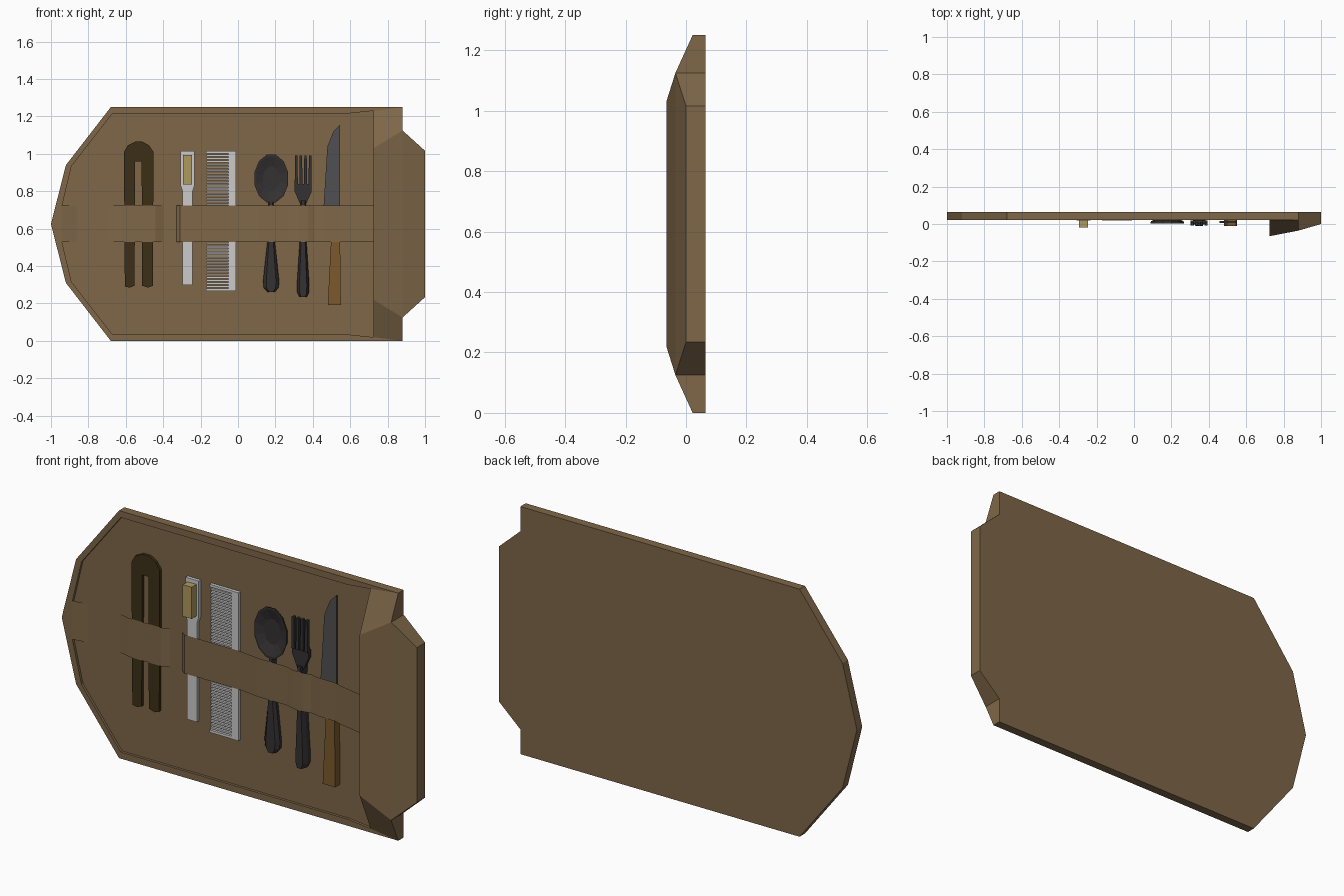
import bpy, bmesh, math

if "Cube" in bpy.data.objects:
    bpy.data.objects.remove(bpy.data.objects["Cube"])

MID = 0.625  # height of the mirror line of the case


def material(name, rgb):
    m = bpy.data.materials.new(name)
    m.diffuse_color = (*rgb, 1)
    m.use_nodes = True
    m.node_tree.nodes["Principled BSDF"].inputs["Base Color"].default_value = m.diffuse_color
    return m


LEATHER = material("leather", (0.21, 0.135, 0.065))
BRONZE = material("dark_bronze", (0.045, 0.028, 0.008))
SILVER = material("silver", (0.55, 0.55, 0.55))
BRISTLE = material("bristle", (0.42, 0.32, 0.11))
IRON = material("iron", (0.035, 0.031, 0.032))
STEEL = material("steel", (0.08, 0.08, 0.085))
WOOD = material("wood", (0.2, 0.1, 0.027))


def finish(name, bm, mat, fix=True):
    if fix:
        bmesh.ops.recalc_face_normals(bm, faces=bm.faces)
    me = bpy.data.meshes.new(name)
    bm.to_mesh(me)
    bm.free()
    me.materials.append(mat)
    ob = bpy.data.objects.new(name, me)
    bpy.context.collection.objects.link(ob)
    return ob


def loft(bm, rings):
    """Skin closed rings of (x, y, z) points, capping both ends."""
    vs = [[bm.verts.new(p) for p in r] for r in rings]
    n = len(vs[0])
    for a, b in zip(vs, vs[1:]):
        for i in range(n):
            bm.faces.new((a[i], a[(i + 1) % n], b[(i + 1) % n], b[i]))
    bm.faces.new(vs[0])
    bm.faces.new(vs[-1])


def prism(name, outlines, front, back, mat):
    """Extrude one or more (x, z) outlines along y."""
    bm = bmesh.new()
    for pts in outlines:
        loft(bm, [[(x, y, z) for x, z in pts] for y in (front, back)])
    return finish(name, bm, mat)


def box(x0, x1, z0, z1):
    return [(x0, z0), (x1, z0), (x1, z1), (x0, z1)]


def flip(pts):
    return [(x, 2 * MID - z) for x, z in reversed(pts)]


def stem(name, cx, rows, front, back, mat):
    """Handle with a raised, narrower front, from (half width, z) rows."""
    def ring(k, y):
        return ([(cx + w * k, y, z) for w, z in rows]
                + [(cx - w * k, y, z) for w, z in reversed(rows)])
    bm = bmesh.new()
    loft(bm, [ring(1, back), ring(1, (front + back) / 2), ring(0.6, front)])
    return finish(name, bm, mat)


# Back board with the pointed left end and notched right end
half = [(-1, MID), (-0.92, 0.94), (-0.68, 1.25), (0.88, 1.25), (0.88, 1.125), (1, 1.016)]
prism("back_board", [half + flip(half[1:])], 0.035, 0.065, LEATHER)

# Raised rim around the inner panel
outer = [(-1, MID), (-0.92, 0.94), (-0.68, 1.25), (0.88, 1.25)]
inner = [(0.725, 1.23), (0.6, 1.217), (-0.67, 1.217), (-0.89, 0.935), (-0.94, 0.725)]
prism("rim", [flip(outer[1:]) + outer + inner + flip(inner)], 0.022, 0.045, LEATHER)

# Wedge shaped side flap
bm = bmesh.new()
sections = {"a": [(0.725, 0.022, 1.23), (0.725, -0.065, 1.03)],
            "b": [(0.88, 0.022, 1.25), (0.88, -0.035, 1.125)],
            "c": [(1, 0.0, 1.016)],
            "d": [(0.725, 0.036, 1.23), (0.88, 0.036, 1.25),
                  (0.88, 0.036, 1.125), (1, 0.036, 1.016)]}
v = {}
for key, pts in sections.items():
    for i, (x, y, z) in enumerate(pts):
        v[f"{key}{i}+"] = bm.verts.new((x, y, z))
        v[f"{key}{i}-"] = bm.verts.new((x, y, 2 * MID - z))
for s in "+-":
    for f in ("a0 a1 b1 b0", "b0 b1 d2 d1", "b1 c0 d3 d2", "a0 b0 d1 d0"):
        bm.faces.new([v[k + s] for k in f.split()])
for f in ("a1+ a1- b1- b1+", "b1+ b1- c0- c0+", "c0+ c0- d3- d3+",
          "d0+ a0+ a1+ a1- a0- d0-", "d0+ d1+ d2+ d3+ d3- d2- d1- d0-"):
    bm.faces.new([v[k] for k in f.split()])
finish("side_flap", bm, LEATHER)

# Thin strap running over the tools
path = [(-0.945, 0.0215), (-0.86, 0.033), (-0.69, 0.033), (-0.62, 0.016), (-0.44, 0.016),
        (-0.40, 0.03), (-0.33, 0.03), (-0.31, 0.014), (-0.205, 0.014), (0.0, 0.014),
        (0.11, 0.0), (0.27, 0.0), (0.32, -0.014), (0.375, -0.014), (0.41, -0.005),
        (0.46, -0.014), (0.555, -0.016), (0.6, -0.03), (0.725, -0.055)]
bm = bmesh.new()
low = [bm.verts.new((x, y, 0.53)) for x, y in path]
top = [bm.verts.new((x, y, 0.725)) for x, y in path]
for i in range(len(path) - 1):
    bm.faces.new((low[i], low[i + 1], top[i + 1], top[i]))
finish("strap", bm, LEATHER, fix=False)

# Tongs: a bent strip with two prongs
prism("tongs", [[(-0.605, 0.29), (-0.58, 0.285), (-0.553, 0.295), (-0.55, 0.96),
                 (-0.515, 0.96), (-0.513, 0.295), (-0.48, 0.285), (-0.455, 0.295),
                 (-0.452, 1.01), (-0.475, 1.045), (-0.51, 1.065), (-0.55, 1.065),
                 (-0.59, 1.045), (-0.61, 1.01)]], 0.021, 0.036, BRONZE)

# Brush
prism("brush_handle", [[(-0.297, 0.3), (-0.242, 0.3), (-0.242, 0.8), (-0.232, 0.83),
                        (-0.232, 1.015), (-0.307, 1.015), (-0.307, 0.83),
                        (-0.297, 0.8)]], 0.018, 0.036, SILVER)
prism("brush_bristles", [box(-0.295, -0.245, 0.835, 0.995)], -0.02, 0.02, BRISTLE)

# Comb: spine, end guards and evenly spaced teeth
prism("comb_spine", [box(-0.05, -0.01, 0.267, 1.015)], 0.018, 0.036, SILVER)
prism("comb_guards", [box(-0.172, -0.05, z, z + 0.013) for z in (0.267, 1.002)],
      0.019, 0.035, SILVER)
prism("comb_teeth", [box(-0.168, -0.05, 0.286 + i * 0.0163, 0.295 + i * 0.0163)
                     for i in range(44)], 0.021, 0.033, SILVER)

# Spoon: hollow bowl and handle
bm = bmesh.new()
loft(bm, [[(0.178 + 0.093 * s * math.cos(math.tau * (i + 0.5) / 12), y,
            0.868 + 0.132 * s * math.sin(math.tau * (i + 0.5) / 12)) for i in range(12)]
          for s, y in ((0.5, 0.036), (0.97, 0.015), (1, 0.004), (0.92, 0.004), (0.5, 0.02))])
finish("spoon_bowl", bm, IRON)
stem("spoon_handle", 0.177, [(0.02, 0.262), (0.04, 0.285), (0.043, 0.32), (0.02, 0.53),
                             (0.012, 0.68), (0.014, 0.75)], 0.005, 0.036, IRON)

# Fork: head with four tines and handle
prism("fork_head", [[(0.333, 0.73), (0.363, 0.73), (0.394, 0.8), (0.394, 0.84),
                     (0.303, 0.84), (0.303, 0.8)]], 0.0, 0.018, IRON)
prism("fork_tines", [[(x, 0.83), (x + 0.017, 0.83), (x + 0.015, 0.99), (x + 0.002, 0.99)]
                     for x in (0.303 + 0.0247 * i for i in range(4))], -0.008, 0.01, IRON)
stem("fork_handle", 0.348, [(0.02, 0.235), (0.032, 0.26), (0.033, 0.3), (0.018, 0.53),
                            (0.013, 0.68), (0.016, 0.75)], -0.01, 0.036, IRON)

# Knife: blade and wooden handle
prism("knife_blade", [[(0.457, 0.71), (0.54, 0.5), (0.545, 0.71), (0.545, 1.155),
                       (0.51, 1.12), (0.478, 1.04)]], 0.006, 0.016, STEEL)
prism("knife_handle", [[(0.48, 0.193), (0.55, 0.193), (0.545, 0.6), (0.497, 0.6),
                        (0.497, 0.53)]], -0.01, 0.03, WOOD)
